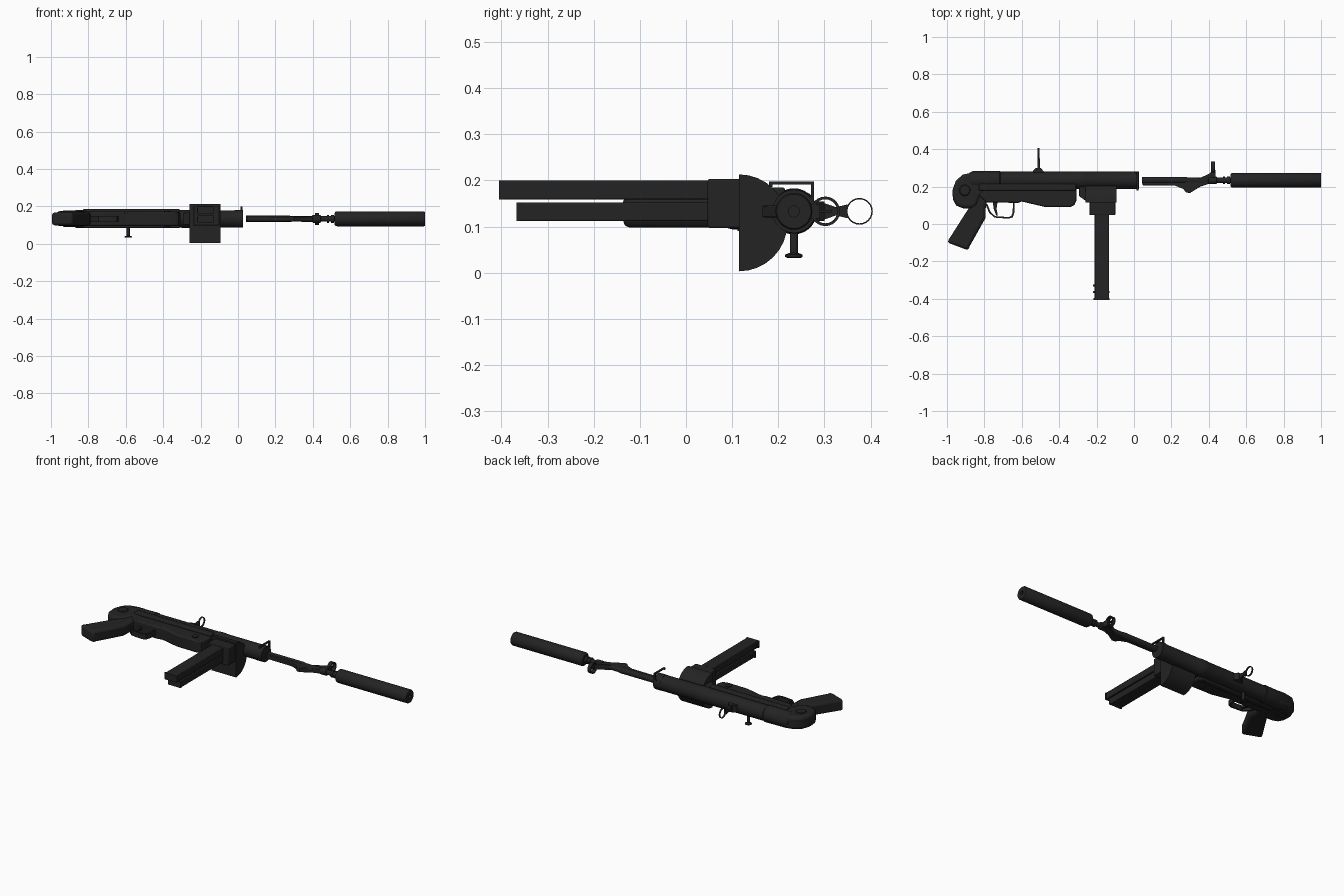
import bpy, bmesh, math
from mathutils import Vector, Matrix

CY, CZ = 0.234, 0.133          # bore axis (runs along x)


def material(name, v):
    m = bpy.data.materials.new(name)
    m.diffuse_color = (v, v, v, 1)
    return m


STEEL = material("black steel", 0.017)


def finish(name, bm, bevel=0, segs=2, smooth=True):
    bmesh.ops.recalc_face_normals(bm, faces=bm.faces)
    me = bpy.data.meshes.new(name)
    bm.to_mesh(me)
    bm.free()
    ob = bpy.data.objects.new(name, me)
    bpy.context.collection.objects.link(ob)
    me.materials.append(STEEL)
    if bevel:
        b = ob.modifiers.new("bevel", 'BEVEL')
        b.width, b.segments, b.limit_method = bevel, segs, 'ANGLE'
        b.angle_limit = math.radians(40)
    if smooth:
        bpy.context.view_layer.objects.active = ob
        ob.select_set(True)
        bpy.ops.object.shade_smooth_by_angle(angle=math.radians(35))
        ob.select_set(False)
    return ob


def prism(name, pts, a, b, axis='z', bevel=0.0, segs=2):
    """Extrude an outline: (x, y) along z, or (y, z) along x."""
    bm = bmesh.new()
    put = (lambda p, t: (p[0], p[1], t)) if axis == 'z' else (lambda p, t: (t, p[0], p[1]))
    lo = [bm.verts.new(put(p, a)) for p in pts]
    hi = [bm.verts.new(put(p, b)) for p in pts]
    bm.faces.new(lo)
    bm.faces.new(hi[::-1])
    for i in range(len(pts)):
        j = (i + 1) % len(pts)
        bm.faces.new((lo[i], lo[j], hi[j], hi[i]))
    return finish(name, bm, bevel, segs)


def box(name, x0, x1, y0, y1, z0, z1, bevel=0.0):
    return prism(name, [(x0, y0), (x1, y0), (x1, y1), (x0, y1)], z0, z1, 'z', bevel)


def lathe(name, prof, n=28, cy=CY, cz=CZ, axis='x', cx=0, loop=False):
    """Turn (along, radius) points round a line parallel to x or z."""
    bm = bmesh.new()
    rings = []
    for t, r in prof:
        ring = []
        for k in range(n):
            a = 2 * math.pi * k / n
            u, v = r * math.cos(a), r * math.sin(a)
            ring.append(bm.verts.new((t, cy + u, cz + v) if axis == 'x' else (cx + u, cy + v, t)))
        rings.append(ring)
    for i in range(len(rings) if loop else len(rings) - 1):
        A, B = rings[i], rings[(i + 1) % len(rings)]
        for k in range(n):
            bm.faces.new((A[k], A[(k + 1) % n], B[(k + 1) % n], B[k]))
    if not loop:
        bm.faces.new(rings[0])
        bm.faces.new(rings[-1])
    return finish(name, bm)


def hoop(name, x0, x1, cy, r, t):
    return lathe(name, [(x0, r), (x1, r), (x1, r - t), (x0, r - t)], 24, cy, CZ, 'x', 0, True)


def wire(name, pts, r):
    cu = bpy.data.curves.new(name, 'CURVE')
    cu.dimensions, cu.bevel_depth, cu.bevel_resolution, cu.use_fill_caps = '3D', r, 1, True
    s = cu.splines.new('POLY')
    s.points.add(len(pts) - 1)
    for p, c in zip(s.points, pts):
        p.co = (*c, 1)
    ob = bpy.data.objects.new(name, cu)
    bpy.context.collection.objects.link(ob)
    cu.materials.append(STEEL)


# receiver tube, rear cap and collars
lathe("receiver_tube", [(-0.88, 0.040), (-0.865, 0.048), (-0.72, 0.050), (-0.715, 0.046),
                        (-0.31, 0.046), (-0.30, 0.048), (-0.26, 0.048), (-0.255, 0.046),
                        (-0.02, 0.046), (-0.02, 0.047), (0.027, 0.047)])

# rounded rear elbow joining receiver and grip
prism("rear_elbow", [(-0.80, 0.275), (-0.86, 0.276), (-0.915, 0.264), (-0.952, 0.232), (-0.971, 0.18),
                     (-0.968, 0.13), (-0.95, 0.098), (-0.915, 0.084), (-0.87, 0.082), (-0.84, 0.10),
                     (-0.82, 0.15), (-0.78, 0.185)], 0.094, 0.174, 'z', 0.018, 3)
lathe("stock_pivot", [(0.089, 0.026), (0.092, 0.03), (0.176, 0.03), (0.179, 0.026)], 20,
      0.18, axis='z', cx=-0.905)

# pistol grip
prism("grip", [(-1.0, -0.098), (-0.886, -0.141), (-0.878, -0.118), (-0.795, 0.03), (-0.792, 0.10),
               (-0.77, 0.185), (-0.88, 0.185), (-0.88, 0.09)], 0.098, 0.168, 'z', 0.014)

# lower housing under the receiver
prism("lower_housing", [(-0.84, 0.20), (-0.84, 0.16), (-0.79, 0.115), (-0.62, 0.113), (-0.60, 0.12),
                        (-0.48, 0.092), (-0.34, 0.09), (-0.318, 0.102), (-0.308, 0.125),
                        (-0.308, 0.20)], 0.095, 0.171, 'z', 0.008)
box("housing_rails", -0.83, -0.31, 0.178, 0.215, 0.084, 0.185, 0.006)
lathe("housing_screw", [(0.090, 0.018), (0.176, 0.018)], 16, 0.13, axis='z', cx=-0.38)

# trigger and its guard
guard = [(-0.795, 0.108), (-0.775, 0.06), (-0.745, 0.034), (-0.67, 0.028), (-0.648, 0.036), (-0.64, 0.06),
         (-0.638, 0.118)]
inner = [(-0.647, 0.118), (-0.649, 0.062), (-0.656, 0.043), (-0.67, 0.037), (-0.742, 0.042),
         (-0.767, 0.065), (-0.784, 0.108)]
prism("trigger_guard", guard + inner, 0.117, 0.149)
prism("trigger", [(-0.755, 0.115), (-0.73, 0.115), (-0.735, 0.08), (-0.728, 0.046), (-0.737, 0.046),
                  (-0.75, 0.08)], 0.125, 0.141)

# half-round magazine housing
N = 16
prism("magazine_housing", [(0.115 + 0.105 * math.sin(math.pi * i / N), 0.108 + 0.105 * math.cos(math.pi * i / N))
                           for i in range(N + 1)], -0.26, -0.094, 'x')
prism("housing_front_lug", [(-0.295, 0.20), (-0.295, 0.15), (-0.26, 0.125), (-0.24, 0.125), (-0.24, 0.20)],
      0.10, 0.166, 'z', 0.004)
box("magazine_collar", -0.238, -0.10, 0.047, 0.12, 0.097, 0.203, 0.004)

# pair of magazines, side by side
for i, (end, z0, z1) in enumerate([(-0.405, 0.159, 0.200), (-0.368, 0.112, 0.152)]):
    box(f"magazine_{i + 1}", -0.21, -0.133, end + 0.006, 0.06, z0, z1, 0.003)
    box(f"magazine_{i + 1}_floor", -0.216, -0.131, end, end + 0.01, z0, z1)
    box(f"magazine_{i + 1}_catch", -0.219, -0.208, end + 0.035, end + 0.045, z0 + 0.01, z1 - 0.01)

# cocking handle
lathe("cocking_handle", [(0.032, 0.014), (0.034, 0.019), (0.039, 0.019), (0.043, 0.009), (0.10, 0.009)],
      16, 0.234, axis='z', cx=-0.587)

# rear sight: base, neck, open ring
prism("rear_sight_base", [(-0.545, 0.272), (-0.54, 0.285), (-0.525, 0.30), (-0.50, 0.30), (-0.49, 0.29),
                          (-0.478, 0.272)], 0.112, 0.154)
prism("rear_sight_neck", [(0.285, 0.110), (0.285, 0.156), (0.325, 0.142), (0.350, 0.148), (0.350, 0.118),
                          (0.325, 0.124)], -0.517, -0.503, 'x')
hoop("rear_sight_ring", -0.515, -0.505, 0.376, 0.029, 0.003)

# sling loop at the front of the receiver
for i, (y0, y1, z0, z1) in enumerate([(0.18, 0.278, 0.191, 0.198), (0.271, 0.278, 0.150, 0.198),
                                      (0.18, 0.188, 0.186, 0.198)]):
    box(f"sling_loop_{i + 1}", 0.014, 0.025, y0, y1, z0, z1)
box("sling_loop_foot", 0.005, 0.025, 0.255, 0.278, 0.145, 0.162)

# barrel with support bar and stepped muzzle
lathe("barrel", [(0.044, 0.018), (0.27, 0.018), (0.29, 0.015), (0.395, 0.015), (0.40, 0.021), (0.44, 0.021),
                 (0.445, 0.014), (0.475, 0.014), (0.475, 0.021), (0.487, 0.021), (0.487, 0.015),
                 (0.497, 0.015), (0.497, 0.021), (0.512, 0.021), (0.512, 0.015), (0.53, 0.015)], 20)
prism("barrel_support_bar", [(0.046, 0.207), (0.22, 0.205), (0.262, 0.188), (0.28, 0.168), (0.30, 0.166),
                             (0.33, 0.185), (0.355, 0.20), (0.40, 0.215), (0.40, 0.234), (0.046, 0.234)],
      0.120, 0.146, 'z', 0.003)

# front sight: ramp, post and hood
prism("front_sight_ramp", [(0.34, 0.240), (0.435, 0.240), (0.435, 0.29), (0.42, 0.29), (0.405, 0.27),
                           (0.37, 0.254)], 0.117, 0.149)
box("front_sight_post", 0.418, 0.427, 0.28, 0.315, 0.130, 0.136)
hoop("front_sight_hood", 0.412, 0.434, 0.302, 0.032, 0.006)

# suppressor with a shallow bore
lathe("suppressor", [(0.515, 0.030), (0.522, 0.038), (0.53, 0.040), (0.995, 0.040), (1.0, 0.037),
                     (1.0, 0.012), (0.98, 0.012)], 32)
